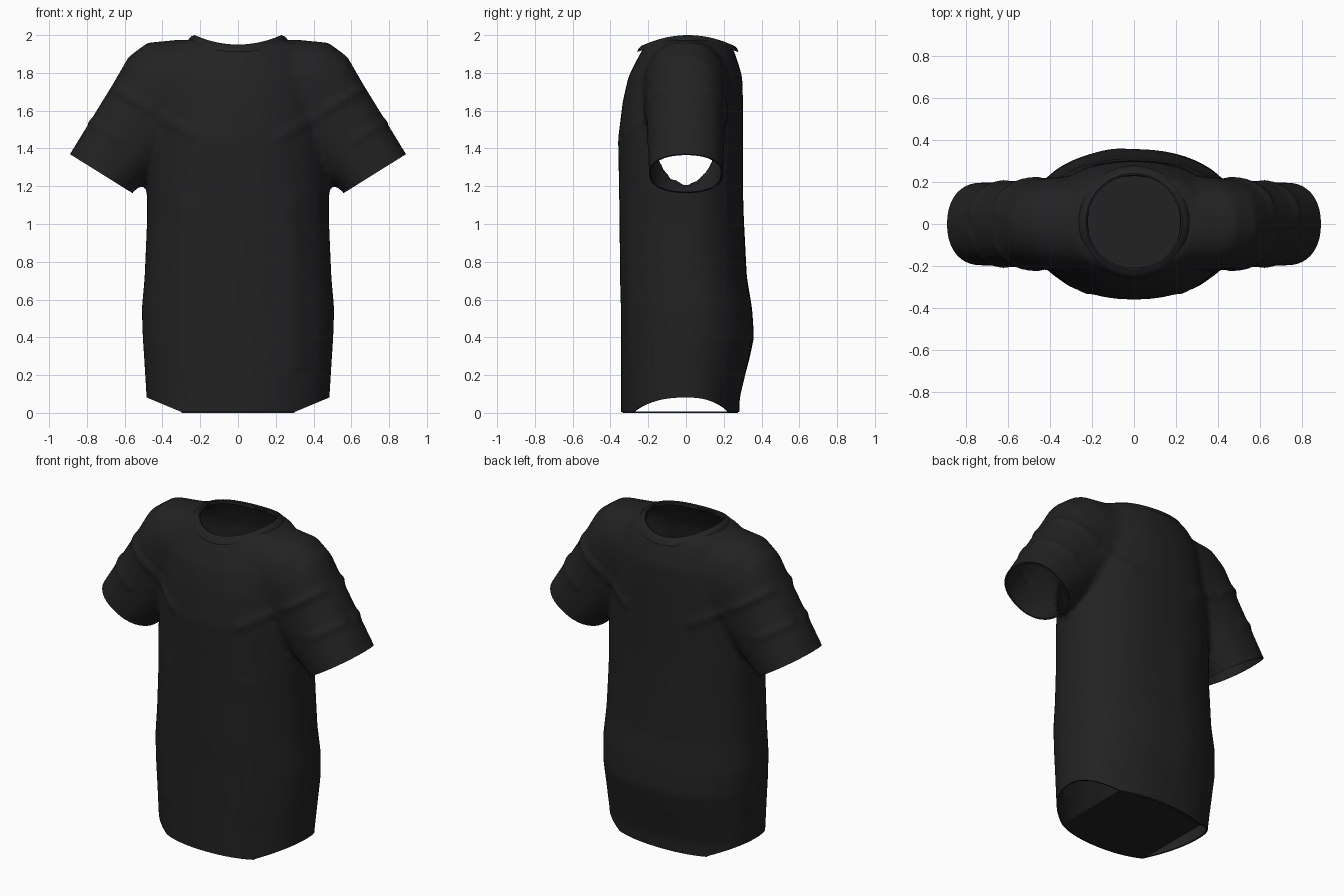
import bpy, bmesh
from math import sin, cos, pi, exp, copysign, hypot
from mathutils import Vector

cube = bpy.data.objects.get("Cube")
if cube:
    bpy.data.objects.remove(cube)

black = bpy.data.materials.new("black cotton")
black.use_nodes = True
colour = (0.016, 0.016, 0.016, 1)
black.diffuse_color = colour
bsdf = black.node_tree.nodes["Principled BSDF"]
bsdf.inputs["Base Color"].default_value = colour
bsdf.inputs["Roughness"].default_value = 0.9

SIDES = 48
NECK_R, NECK_Y = 0.225, 0.01


def power(v, n):
    return copysign(abs(v) ** (2 / n), v)


def unit_ring(n):
    steps = [2 * pi * i / SIDES for i in range(SIDES)]
    return [(power(cos(a), n), power(sin(a), n)) for a in steps]


def loft(bm, rings, caps=True):
    loops = [[bm.verts.new(p) for p in ring] for ring in rings]
    for a, b in zip(loops, loops[1:]):
        for i in range(len(a)):
            j = (i + 1) % len(a)
            bm.faces.new((a[i], a[j], b[j], b[i]))
    if caps:
        bm.faces.new(loops[0][::-1])
        bm.faces.new(loops[-1])


def make_object(name, bm):
    mesh = bpy.data.meshes.new(name)
    bm.to_mesh(mesh)
    bm.free()
    obj = bpy.data.objects.new(name, mesh)
    bpy.context.collection.objects.link(obj)
    mesh.materials.append(black)
    return obj


def select(obj):
    bpy.ops.object.select_all(action='DESELECT')
    obj.select_set(True)
    bpy.context.view_layer.objects.active = obj


def apply_modifiers(obj):
    select(obj)
    for m in list(obj.modifiers):
        bpy.ops.object.modifier_apply(modifier=m.name)


def torso_ring(z, half_width, front, back):
    return [Vector((half_width * c, s * (back if s > 0 else front), z))
            for c, s in unit_ring(2.2)]


def sleeve_ring(side, top, bottom, depth):
    t = Vector((top[0] * side, 0, top[1]))
    b = Vector((bottom[0] * side, 0, bottom[1]))
    return [(t + b) / 2 + (t - b) / 2 * c + Vector((0, depth * s, 0))
            for c, s in unit_ring(2.25)]


# Torso volume: height, half width, front depth, back depth
torso = [(-.06, .475, .345, .28), (.08, .485, .345, .285), (.25, .495, .345, .325),
         (.4, .505, .345, .358), (.55, .51, .345, .348), (.72, .495, .35, .32),
         (1.0, .483, .352, .306), (1.2, .483, .355, .302), (1.45, .47, .36, .302),
         (1.65, .44, .335, .302), (1.78, .41, .305, .298), (1.88, .38, .255, .268),
         (1.95, .34, .215, .24), (1.975, .28, .17, .19)]

# Sleeve volume: top point, bottom point, half depth
sleeve = [((.92, 1.32), (.59, 1.115), .197), ((.89, 1.37), (.56, 1.165), .197),
          ((.78, 1.55), (.5, 1.215), .2), ((.66, 1.745), (.4, 1.3), .207),
          ((.58, 1.885), (.3, 1.36), .215), ((.48, 1.96), (.2, 1.4), .225),
          ((.3, 1.977), (.1, 1.42), .235), ((0, 1.95), (0, 1.42), .235)]

bm = bmesh.new()
loft(bm, [torso_ring(*r) for r in torso])
for side in (1, -1):
    loft(bm, [sleeve_ring(side, *r) for r in sleeve])
bmesh.ops.recalc_face_normals(bm, faces=bm.faces)
shirt = make_object("shirt_body", bm)

# Fuse the volumes into one skin and soften the joins
fuse = shirt.modifiers.new("fuse", 'REMESH')
fuse.mode = 'VOXEL'
fuse.voxel_size = 0.017
soften = shirt.modifiers.new("soften", 'SMOOTH')
soften.factor = 0.5
soften.iterations = 8
apply_modifiers(shirt)

bm = bmesh.new()
bm.from_mesh(shirt.data)
bm.normal_update()


# Cloth folds: raised lines in the front plane, on the front (-1) or back (1)
def fold(start, end, face, height, width):
    a, b = Vector(start), Vector(end)
    d = b - a
    for v in bm.verts:
        if v.normal.y * face < 0.1:
            continue
        p = Vector((v.co.x, v.co.z))
        t = min(1, max(0, (p - a).dot(d) / d.length_squared))
        gap = (p - a - d * t).length
        v.co += v.normal * height * exp(-(gap / width) ** 2)


for side in (1, -1):
    for face in (-1, 1):
        fold((side * .23, 1.47), (side * .4, 1.56), face, .010, .03)
        fold((side * .46, 1.6), (side * .64, 1.71), face, .012, .025)
        fold((side * .62, 1.45), (side * .78, 1.54), face, .008, .025)
    fold((side * .3, .25), (side * .28, 1.1), -1, .008, .05)
fold((-.1, .3), (-.12, 1.0), 1, .006, .08)


# Trim the sleeve openings and the raised side hems
def trim(point, normal, inside):
    point, normal = Vector(point), Vector(normal).normalized()
    faces = [f for f in bm.faces if all(inside(v.co) for v in f.verts)]
    geom = set(faces)
    for f in faces:
        geom.update(f.verts)
        geom.update(f.edges)
    bmesh.ops.bisect_plane(bm, geom=list(geom), dist=1e-5,
                           plane_co=point, plane_no=normal)
    gone = [v for v in bm.verts
            if inside(v.co) and (v.co - point).dot(normal) > 1e-4]
    bmesh.ops.delete(bm, geom=gone, context='VERTS')


trim((0, 0, .005), (0, 0, -1), lambda p: p.z < .5)
for side in (1, -1):
    trim((side * .3, 0, .005), (side * .075, 0, -.18), lambda p: p.z < .5)
    trim((side * .89, 0, 1.37), (side * .53, 0, -.85),
         lambda p: p.x * side > .52 and p.z > 1)


# Neck opening, with the rim snapped to a dipping circle
def rim_point(a, radius, drop):
    return Vector((radius * cos(a), NECK_Y + radius * sin(a),
                   2 - .05 * sin(a) ** 2 - drop))


gone = [v for v in bm.verts
        if v.co.z > 1.8 and hypot(v.co.x, v.co.y - NECK_Y) < NECK_R]
bmesh.ops.delete(bm, geom=gone, context='VERTS')
for v in bm.verts:
    if v.is_boundary and v.co.z > 1.8:
        d = Vector((v.co.x, v.co.y - NECK_Y)).normalized()
        v.co = (d.x * NECK_R, NECK_Y + d.y * NECK_R, 1.992 - .05 * d.y ** 2)
bm.to_mesh(shirt.data)
bm.free()

cloth = shirt.modifiers.new("cloth", 'SOLIDIFY')
cloth.thickness = 0.01
cloth.offset = -1
apply_modifiers(shirt)

# Neckband
bm = bmesh.new()
angles = [2 * pi * i / 64 for i in range(64)]
profile = [(.222, .025), (.222, .004), (.23, 0), (.245, .006), (.262, .022), (.268, .04)]
loft(bm, [[rim_point(a, r, drop) for a in angles] for r, drop in profile], caps=False)
bmesh.ops.recalc_face_normals(bm, faces=bm.faces)
neckband = make_object("neckband", bm)

# Thin panel closing the bottom between the front and back hems
bm = bmesh.new()
outline = [Vector((max(-.3, min(.3, p.x)), p.y, 0))
           for p in torso_ring(0, .475, .335, .275) if abs(p.x) < .34]
loft(bm, [outline, [p + Vector((0, 0, .008)) for p in outline]])
bmesh.ops.recalc_face_normals(bm, faces=bm.faces)
make_object("bottom_panel", bm)

for obj in (shirt, neckband):
    select(obj)
    bpy.ops.object.shade_smooth_by_angle(angle=0.8)
